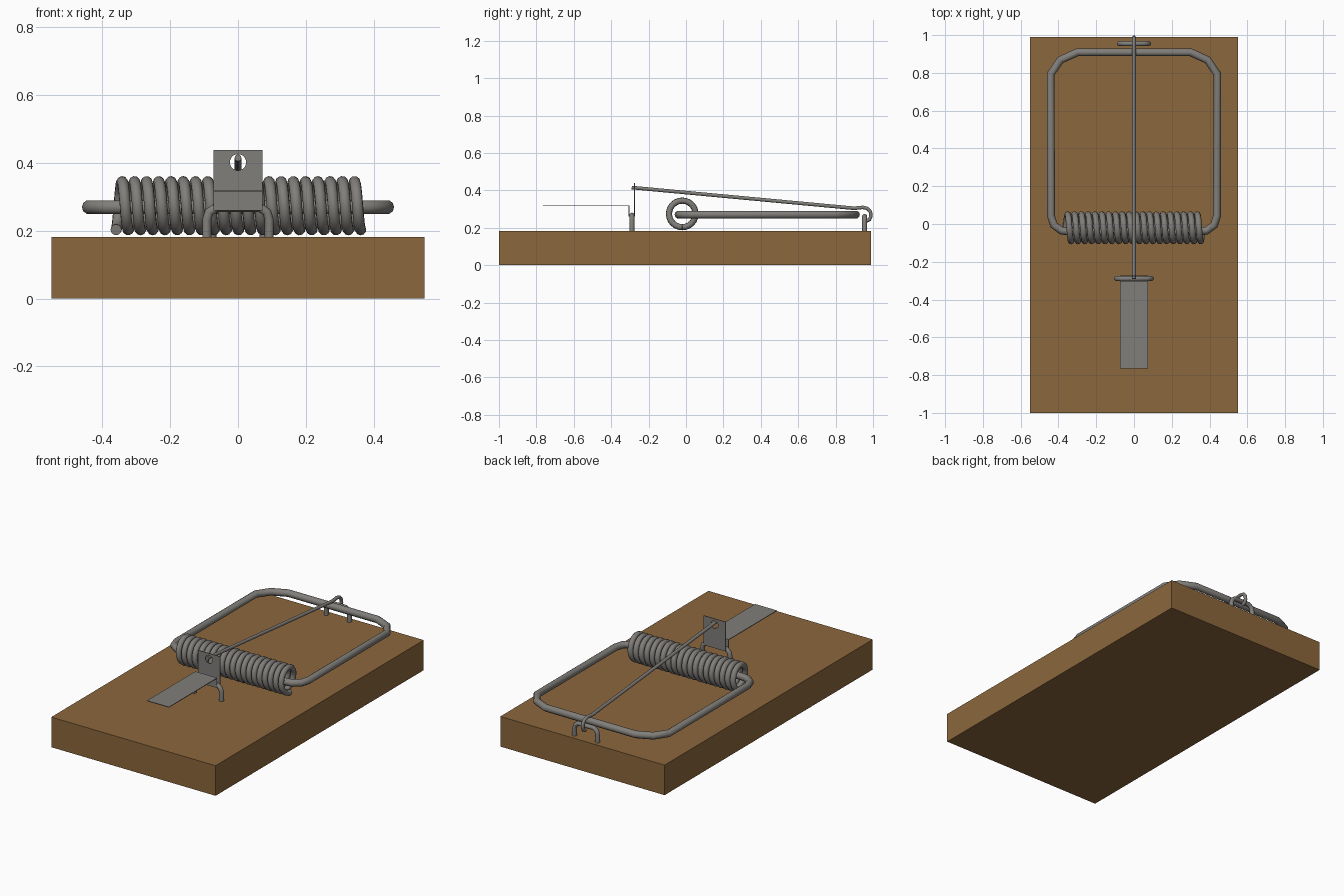
import bpy, bmesh, math
from mathutils import Matrix

if "Cube" in bpy.data.objects:
    bpy.data.objects.remove(bpy.data.objects["Cube"])


def material(name, rgb):
    m = bpy.data.materials.new(name)
    m.diffuse_color = (*rgb, 1)
    m.use_nodes = True
    m.node_tree.nodes["Principled BSDF"].inputs["Base Color"].default_value = m.diffuse_color
    return m


WOOD = material("brown wood", (0.26, 0.135, 0.045))
STEEL = material("grey steel", (0.22, 0.21, 0.195))


def to_mesh(obj, smooth=True):
    bpy.ops.object.select_all(action='DESELECT')
    obj.select_set(True)
    bpy.context.view_layer.objects.active = obj
    bpy.ops.object.convert(target='MESH')
    if smooth:
        bpy.ops.object.shade_smooth_by_angle(angle=math.radians(40))
    return bpy.context.view_layer.objects.active


def add_spline(curve, pts, cyclic=False):
    s = curve.splines.new('POLY')
    s.points.add(len(pts) - 1)
    for p, co in zip(s.points, pts):
        p.co = (*co, 1)
    s.use_cyclic_u = cyclic


def wire(name, pts, radius, cyclic=False, res=3):
    c = bpy.data.curves.new(name, 'CURVE')
    c.dimensions = '3D'
    c.bevel_depth = radius
    c.bevel_resolution = res
    c.use_fill_caps = True
    add_spline(c, pts, cyclic)
    o = bpy.data.objects.new(name, c)
    bpy.context.collection.objects.link(o)
    c.materials.append(STEEL)
    return to_mesh(o)


def box(name, lo, hi, mat):
    bm = bmesh.new()
    bmesh.ops.create_cube(bm, size=1)
    for v in bm.verts:
        v.co = [(a + b) / 2 + (b - a) * t for a, b, t in zip(lo, hi, v.co)]
    me = bpy.data.meshes.new(name)
    bm.to_mesh(me)
    bm.free()
    me.materials.append(mat)
    o = bpy.data.objects.new(name, me)
    bpy.context.collection.objects.link(o)
    return o


def mirrored(half):
    """Mirror a right-hand path to make a symmetrical one."""
    return half + [(-x, y, z) for x, y, z in reversed(half)]


# wooden board
box("board", (-0.55, -1, 0), (0.55, 0.99, 0.182), WOOD)

# coil spring: 20 turns, starting and ending at the bottom
turns, steps = 20, 24
coil = []
for i in range(turns * steps + 1):
    t = 2 * math.pi * i / steps
    coil.append((-0.36 + 0.722 * i / (turns * steps),
                 -0.02 + 0.071 * math.sin(t), 0.274 - 0.071 * math.cos(t)))
wire("coil_spring", coil, 0.0165)

# striking frame, running through the coil
frame = [(0.34, -0.04), (0.385, -0.035), (0.425, -0.005), (0.44, 0.045),
         (0.44, 0.795), (0.39, 0.868), (0.30, 0.909)]
wire("striking_frame", mirrored([(x, y, 0.27) for x, y in frame]), 0.021, True)


# staples for the trigger plate and the holding rod
def staple(name, y, half_w, top, r):
    half = [(half_w, y, 0.16), (half_w, y, top - 0.035),
            (half_w - 0.007, y, top - 0.013), (half_w - 0.026, y, top)]
    wire(name, mirrored(half), r)


staple("trigger_staple", -0.289, 0.092, 0.268, 0.0135)
staple("rod_staple", 0.955, 0.077, 0.261, 0.0135)

# holding rod with a hook round the rear staple
rod = [(-0.29, 0.415), (0.90, 0.304), (0.945, 0.309), (0.97, 0.303),
       (0.986, 0.285), (0.989, 0.262), (0.981, 0.244), (0.964, 0.236)]
wire("holding_rod", [(0, y, z) for y, z in rod], 0.010)

# bait pedal and the fold under the staple
T, W = 0.002, 0.073
box("bait_pedal", (-W, -0.765, 0.318 - T), (W, -0.305 + T, 0.318 + T), STEEL)
box("pedal_drop", (-W, -0.305 - T, 0.262), (W, -0.305 + T, 0.318), STEEL)
box("pedal_fold", (-W, -0.305 - T, 0.262 - T), (W, -0.275 + T, 0.262 + T), STEEL)

# upright catch plate with a round hole
c = bpy.data.curves.new("catch_plate", 'CURVE')
c.dimensions = '2D'
c.fill_mode = 'BOTH'
c.extrude = T
add_spline(c, [(-W, 0.262, 0), (W, 0.262, 0), (W, 0.438, 0), (-W, 0.438, 0)], True)
add_spline(c, [(0.024 * math.cos(a * math.pi / 10),
                0.402 + 0.024 * math.sin(a * math.pi / 10), 0) for a in range(20)], True)
c.materials.append(STEEL)
plate = bpy.data.objects.new("catch_plate", c)
bpy.context.collection.objects.link(plate)
plate = to_mesh(plate, False)
plate.data.transform(Matrix.Translation((0, -0.275, 0)) @ Matrix.Rotation(math.pi / 2, 4, 'X'))
